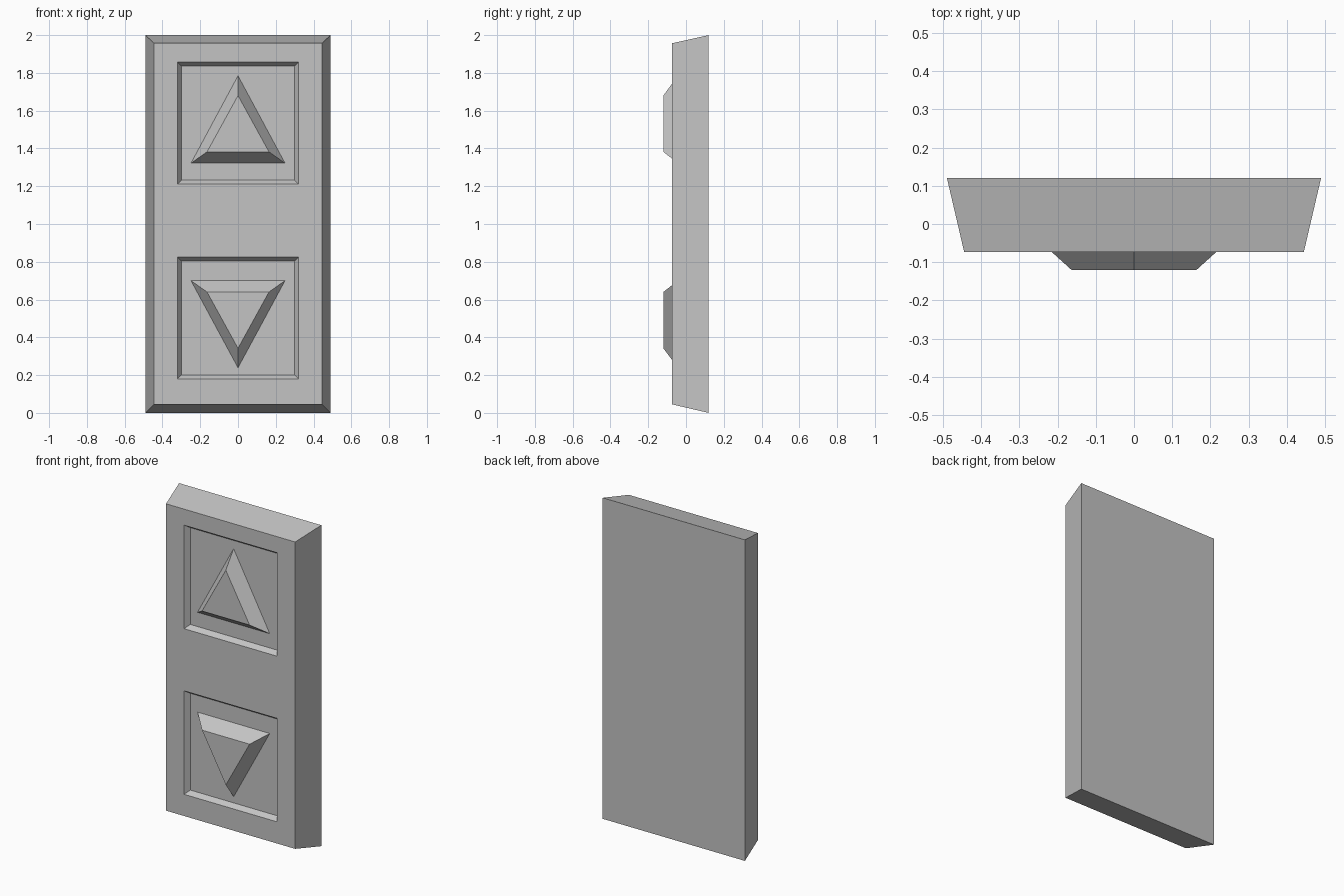
import bpy
import bmesh

cube = bpy.data.objects.get("Cube")
if cube:
    bpy.data.objects.remove(cube, do_unlink=True)

BACK, FRONT, FLOOR, TIP = 0.12, -0.073, -0.043, -0.12

grey = bpy.data.materials.new("plain_grey")
grey.use_nodes = True
colour = (0.55, 0.55, 0.55, 1)
grey.diffuse_color = colour
bsdf = next(n for n in grey.node_tree.nodes if n.type == 'BSDF_PRINCIPLED')
bsdf.inputs["Base Color"].default_value = colour


def rect(half_w, z0, z1):
    return [(-half_w, z0), (half_w, z0), (half_w, z1), (-half_w, z1)]


def triangle(half_w, z_base, z_apex):
    return [(-half_w, z_base), (half_w, z_base), (0, z_apex)]


def loft(name, back, y_back, front, y_front, back_cap=True):
    """Join two (x, z) outlines at different depths into a tapered block."""
    bm = bmesh.new()
    a = [bm.verts.new((x, y_back, z)) for x, z in back]
    b = [bm.verts.new((x, y_front, z)) for x, z in front]
    for i in range(len(a)):
        j = (i + 1) % len(a)
        bm.faces.new((a[i], a[j], b[j], b[i]))
    bm.faces.new(b)
    cap = bm.faces.new(a)
    bmesh.ops.recalc_face_normals(bm, faces=bm.faces)
    if not back_cap:
        bmesh.ops.delete(bm, geom=[cap], context='FACES_ONLY')
    mesh = bpy.data.meshes.new(name)
    bm.to_mesh(mesh)
    bm.free()
    mesh.materials.append(grey)
    obj = bpy.data.objects.new(name, mesh)
    bpy.context.collection.objects.link(obj)
    return obj


# Tapered wall plate
panel = loft("panel", rect(0.49, 0, 2), BACK, rect(0.445, 0.045, 1.957), FRONT)

# Square recesses with sloping walls, cut into the front
bpy.context.view_layer.objects.active = panel
slope = 0.021
for z0, z1 in ((0.18, 0.825), (1.212, 1.857)):
    cutter = loft("recess_cutter",
                  rect(0.32 - slope, z0 + slope, z1 - slope), FLOOR,
                  rect(0.32 + slope, z0 - slope, z1 + slope), 2 * FRONT - FLOOR)
    cutter.hide_render = True
    mod = panel.modifiers.new("recess", 'BOOLEAN')
    mod.operation = 'DIFFERENCE'
    mod.solver = 'EXACT'
    mod.object = cutter
    bpy.ops.object.modifier_apply(modifier=mod.name)
    bpy.data.objects.remove(cutter, do_unlink=True)

# Bevelled arrow buttons standing on the recess floors
loft("up_button", triangle(0.249, 1.322, 1.785), FLOOR,
     triangle(0.164, 1.382, 1.68), TIP, back_cap=False)
loft("down_button", triangle(0.249, 0.7, 0.239), FLOOR,
     triangle(0.164, 0.64, 0.342), TIP, back_cap=False)
